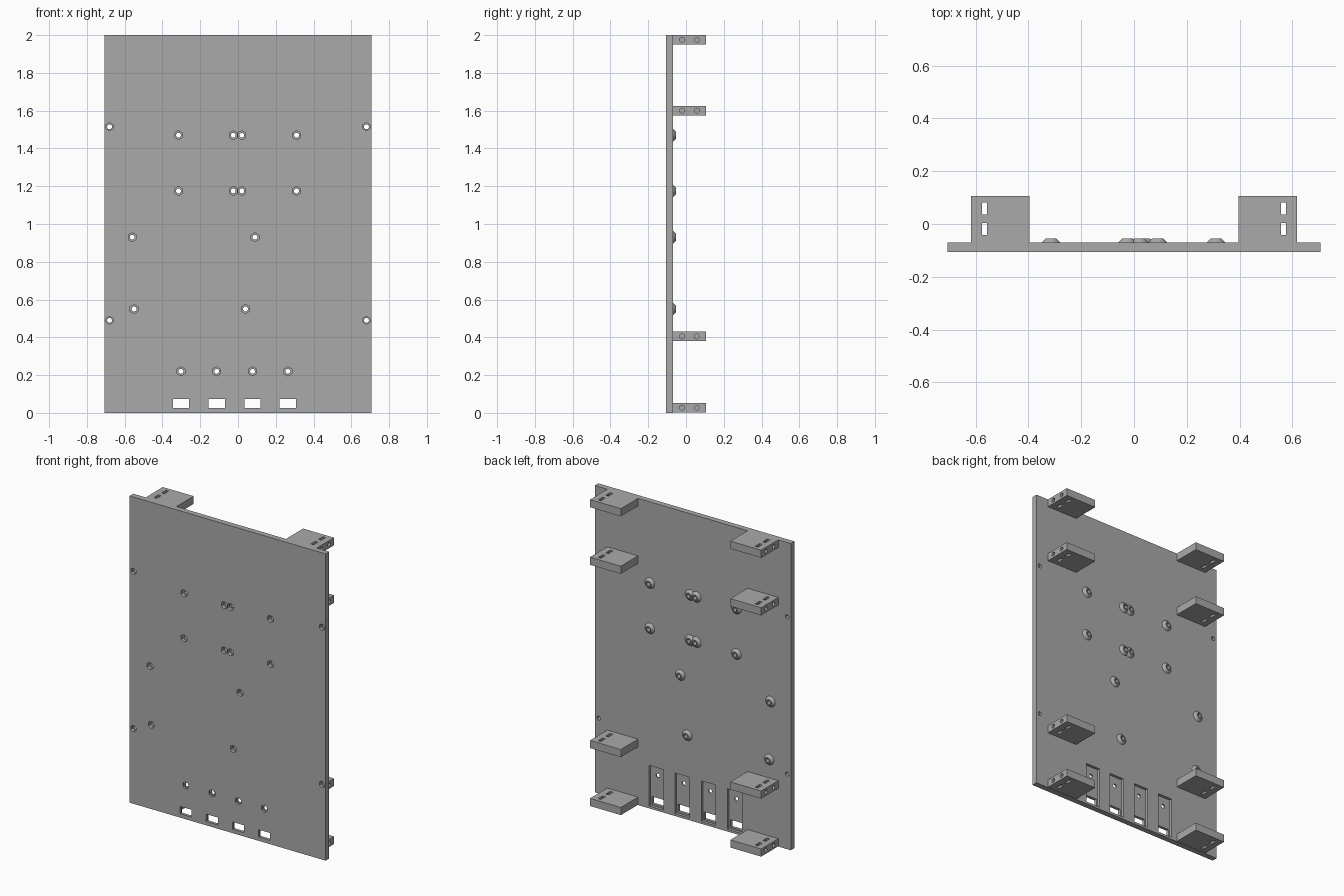
import bpy, bmesh
from math import pi
from mathutils import Matrix

if "Cube" in bpy.data.objects:
    bpy.data.objects.remove(bpy.data.objects["Cube"])

grey = bpy.data.materials.new("plain_grey")
grey.use_nodes = True
colour = (0.4, 0.4, 0.4, 1)
grey.diffuse_color = colour
grey.node_tree.nodes["Principled BSDF"].inputs["Base Color"].default_value = colour

FRONT, BACK = -0.107, -0.07      # plate faces
W, TOP = 0.707, 2.0


def add_box(bm, x0, x1, y0, y1, z0, z1):
    mat = Matrix.Translation(((x0 + x1) / 2, (y0 + y1) / 2, (z0 + z1) / 2))
    mat = mat @ Matrix.Diagonal((x1 - x0, y1 - y0, z1 - z0, 1))
    bmesh.ops.create_cube(bm, size=1, matrix=mat)


def add_rod_y(bm, x, z, y0, y1, r0, r1, sides):
    """Cylinder or cone running along y from y0 to y1."""
    mat = Matrix.Translation((x, (y0 + y1) / 2, z)) @ Matrix.Rotation(-pi / 2, 4, "X")
    bmesh.ops.create_cone(bm, cap_ends=True, segments=sides, radius1=r0,
                          radius2=r1, depth=y1 - y0, matrix=mat)


def add_rod_x(bm, x0, x1, y, z, r):
    mat = Matrix.Translation(((x0 + x1) / 2, y, z)) @ Matrix.Rotation(pi / 2, 4, "Y")
    bmesh.ops.create_cone(bm, cap_ends=True, segments=20, radius1=r,
                          radius2=r, depth=x1 - x0, matrix=mat)


def make(name, bm):
    mesh = bpy.data.meshes.new(name)
    bm.to_mesh(mesh)
    bm.free()
    mesh.materials.append(grey)
    obj = bpy.data.objects.new(name, mesh)
    bpy.context.collection.objects.link(obj)
    return obj


def cut(obj, cutter):
    mod = obj.modifiers.new("cut", "BOOLEAN")
    mod.operation = "DIFFERENCE"
    mod.solver = "EXACT"
    mod.object = cutter
    bpy.context.view_layer.objects.active = obj
    bpy.ops.object.modifier_apply(modifier=mod.name)


def smooth(obj):
    bpy.ops.object.select_all(action="DESELECT")
    obj.select_set(True)
    bpy.context.view_layer.objects.active = obj
    bpy.ops.object.shade_smooth_by_angle(angle=0.5)


# Hole positions
boss_spots = [(x, z) for z in (1.47, 1.175) for x in (-0.315, -0.025, 0.02, 0.31)]
boss_spots += [(-0.56, 0.93), (0.09, 0.93), (-0.55, 0.55), (0.04, 0.55)]
edge_spots = [(s * 0.68, z) for s in (-1, 1) for z in (0.49, 1.515)]
bay_xs = [-0.302, -0.113, 0.077, 0.264]
bay_spots = [(x, 0.22) for x in bay_xs]

# Cutters for the plate
shafts, pockets, recesses, windows = (bmesh.new() for _ in range(4))
for x, z in boss_spots + edge_spots + bay_spots:
    add_rod_y(shafts, x, z, -0.2, 0.05, 0.013, 0.013, 20)
for spots, radius, depth in ((boss_spots, 0.024, 0.022), (edge_spots, 0.021, 0.02),
                             (bay_spots, 0.024, 0.01)):
    for x, z in spots:
        add_rod_y(pockets, x, z, FRONT - 0.05, FRONT + depth, radius, radius, 6)
for x in bay_xs:
    add_box(recesses, x - 0.052, x + 0.052, BACK - 0.018, 0, 0.015, 0.28)
    add_box(windows, x - 0.043, x + 0.043, -0.2, 0.05, 0.025, 0.073)
cutters = [make(n, b) for n, b in (("shaft_cutter", shafts), ("pocket_cutter", pockets),
                                   ("recess_cutter", recesses), ("window_cutter", windows))]

# Main panel
bm = bmesh.new()
add_box(bm, -W, W, FRONT, BACK, 0, TOP)
panel = make("panel", bm)
for c in cutters:
    cut(panel, c)
smooth(panel)

# Tapered screw bosses on the back
for i, (x, z) in enumerate(boss_spots):
    bm = bmesh.new()
    add_rod_y(bm, x, z, BACK - 0.001, -0.054, 0.036, 0.019, 32)
    boss = make(f"screw_boss_{i + 1}", bm)
    cut(boss, cutters[0])
    smooth(boss)

# Mounting blocks: nut slots from above, blind screw holes from outside
for side, s in (("left", 1), ("right", -1)):
    for i, z in enumerate((0.027, 0.405, 1.6, 1.975)):
        bm, slots, holes = bmesh.new(), bmesh.new(), bmesh.new()
        add_box(bm, *sorted((s * 0.395, s * 0.617)), BACK - 0.001, 0.107, z - 0.025, z + 0.025)
        for y in (-0.019, 0.059):
            add_box(slots, *sorted((s * 0.556, s * 0.576)), y - 0.023, y + 0.023,
                    z - 0.1, z + 0.1)
            add_rod_x(holes, *sorted((s * 0.5, s * 0.7)), y - 0.002, z, 0.013)
        block = make(f"{side}_mount_block_{i + 1}", bm)
        for c in (make("slot_cutter", slots), make("hole_cutter", holes)):
            cut(block, c)
            bpy.data.objects.remove(c)
        smooth(block)

for c in cutters:
    bpy.data.objects.remove(c)
